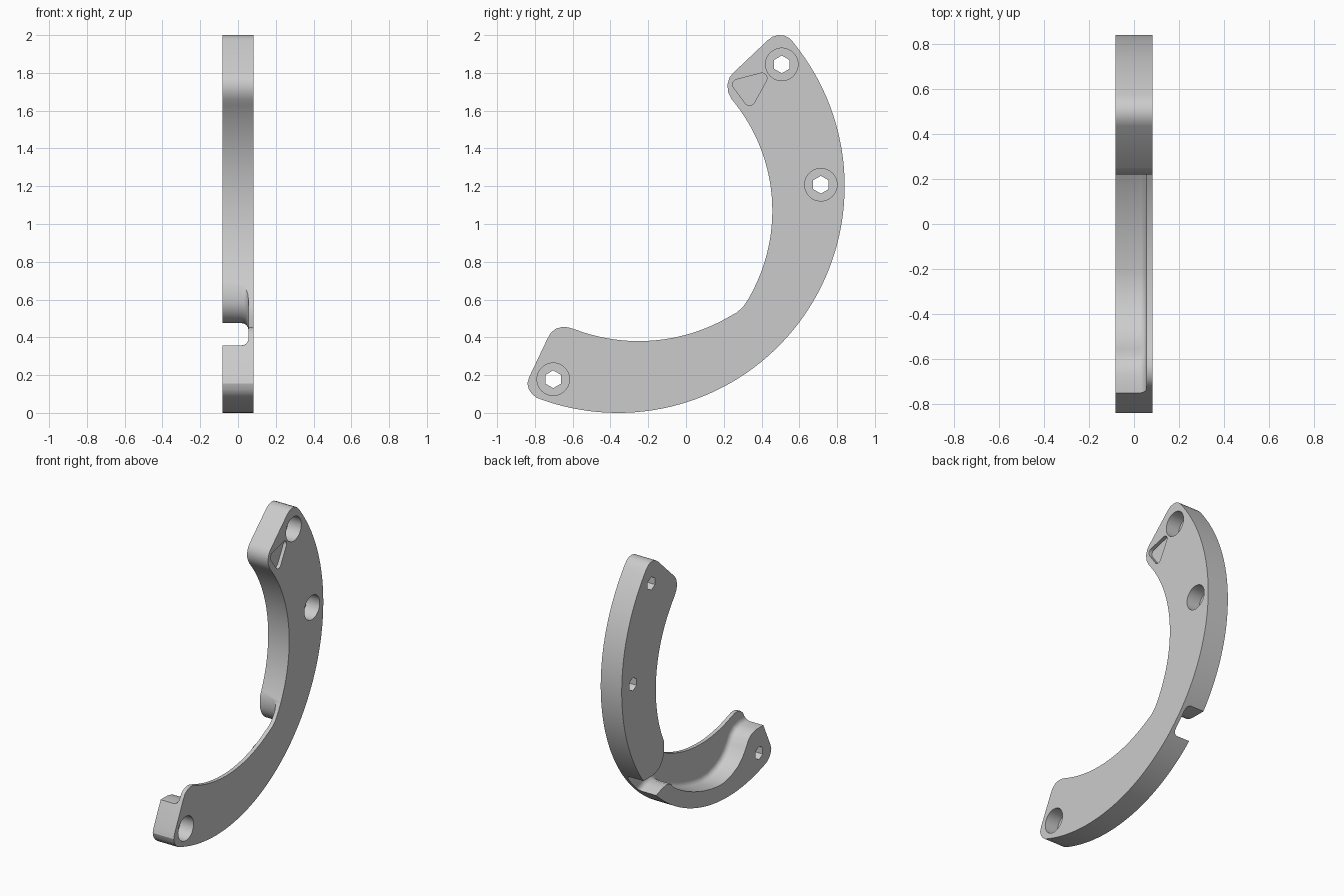
import bpy, bmesh, math

if "Cube" in bpy.data.objects:
    bpy.data.objects.remove(bpy.data.objects["Cube"], do_unlink=True)

HALF = 0.0825      # half of the plate thickness
FLOOR = 0.055      # depth plane of the pocket

grey = bpy.data.materials.new("plain grey")
grey.use_nodes = True
grey.diffuse_color = (0.6, 0.6, 0.6, 1)
grey.node_tree.nodes["Principled BSDF"].inputs["Base Color"].default_value = (0.6, 0.6, 0.6, 1)


def arc(cy, cz, r, start, end, steps):
    """Points on a circle in the side plane, angles in degrees."""
    angles = [math.radians(start + (end - start) * i / steps) for i in range(steps + 1)]
    return [(cy + r * math.cos(a), cz + r * math.sin(a)) for a in angles]


def prism(name, points, x0, x1, round_far=0):
    """Extrude a side-plane profile from x0 to x1, optionally rounding the x1 rim."""
    bm = bmesh.new()
    near = bm.faces.new([bm.verts.new((x0, y, z)) for y, z in points])
    moved = bmesh.ops.extrude_face_region(bm, geom=[near])["geom"]
    far = [v for v in moved if isinstance(v, bmesh.types.BMVert)]
    for v in far:
        v.co.x = x1
    bmesh.ops.recalc_face_normals(bm, faces=bm.faces)
    if round_far:
        rim = [e for e in bm.edges if all(v in far for v in e.verts)]
        bmesh.ops.bevel(bm, geom=rim, offset=round_far, segments=4, profile=0.5,
                        affect='EDGES', clamp_overlap=False)
    mesh = bpy.data.meshes.new(name)
    bm.to_mesh(mesh)
    bm.free()
    obj = bpy.data.objects.new(name, mesh)
    bpy.context.collection.objects.link(obj)
    mesh.materials.append(grey)
    return obj


def cut(body, cutter):
    """Subtract the cutter from the body and discard it."""
    cutter.hide_render = True
    mod = body.modifiers.new("cut", 'BOOLEAN')
    mod.operation, mod.solver, mod.object = 'DIFFERENCE', 'EXACT', cutter
    graph = bpy.context.evaluated_depsgraph_get()
    mesh = bpy.data.meshes.new_from_object(body.evaluated_get(graph))
    body.modifiers.clear()
    body.data = mesh
    bpy.data.objects.remove(cutter, do_unlink=True)


# Crescent body: outer arc, rounded top end, two inner arcs, rounded lower end
outline = arc(-0.36, 1.2, 1.2, -111, 37, 64)
outline += [(0.57, 1.96), (0.545, 1.985), (0.52, 1.997), (0.49, 2.0), (0.46, 1.992), (0.435, 1.975)]
outline += [(0.25, 1.80), (0.23, 1.775), (0.22, 1.74), (0.222, 1.70)]
outline += arc(-0.46, 1.07, 0.917, 40, -26, 28)
outline += [(0.335, 0.61), (0.305, 0.565), (0.27, 0.532)]
outline += arc(-0.25, 1.33, 0.95, -60, -111, 24)
outline += [(-0.625, 0.453), (-0.655, 0.455), (-0.69, 0.445), (-0.715, 0.425), (-0.735, 0.39)]
outline += [(-0.83, 0.19), (-0.84, 0.155), (-0.832, 0.125), (-0.815, 0.1)]
body = prism("crescent_bracket", outline, -HALF, HALF)

# Pocket, open to the inside of the curve and through a slot in the outer rim
pocket = [(0.9, 0.475)]
pocket += arc(0.495, 0.605, 0.13, -90, -180, 8)
pocket += [(0.365, 0.67), (0.25, 0.85), (-0.3, 0.85), (-0.95, 0.6), (-0.95, 0.35), (-0.73, 0.358)]
pocket += [(-0.67, 0.357), (-0.62, 0.345), (-0.583, 0.315), (-0.555, 0.27), (-0.52, 0.22),
           (-0.47, 0.175), (-0.40, 0.14), (-0.32, 0.118)]
pocket += arc(-0.36, 1.2, 1.09, -84, -55, 16)
pocket += [(0.285, 0.335), (0.33, 0.35), (0.39, 0.34), (0.46, 0.315), (0.9, 0.315)]
cut(body, prism("pocket_cutter", pocket, -0.3, FLOOR, round_far=0.035))

# Three bolt holes: a wide counterbore with a narrow six-sided through hole
for y, z in [(0.507, 1.845), (0.714, 1.208), (-0.703, 0.178)]:
    cut(body, prism("bore_cutter", arc(y, z, 0.086, 0, 352.5, 47), -0.02, 0.3))
    cut(body, prism("bolt_cutter", arc(y, z, 0.047, 30, 330, 5), -0.3, 0.3))

# Shallow rounded triangular recess near the top end
recess = arc(0.275, 1.738, 0.028, 225, 105, 5)
recess += arc(0.402, 1.772, 0.027, 100, -30, 5)
recess += arc(0.336, 1.658, 0.03, -30, -130, 5)
cut(body, prism("recess_cutter", recess, HALF - 0.025, 0.3))

# Smooth curved walls while keeping the rims crisp
bpy.ops.object.select_all(action='DESELECT')
body.select_set(True)
bpy.context.view_layer.objects.active = body
bpy.ops.object.shade_smooth_by_angle(angle=math.radians(30))
